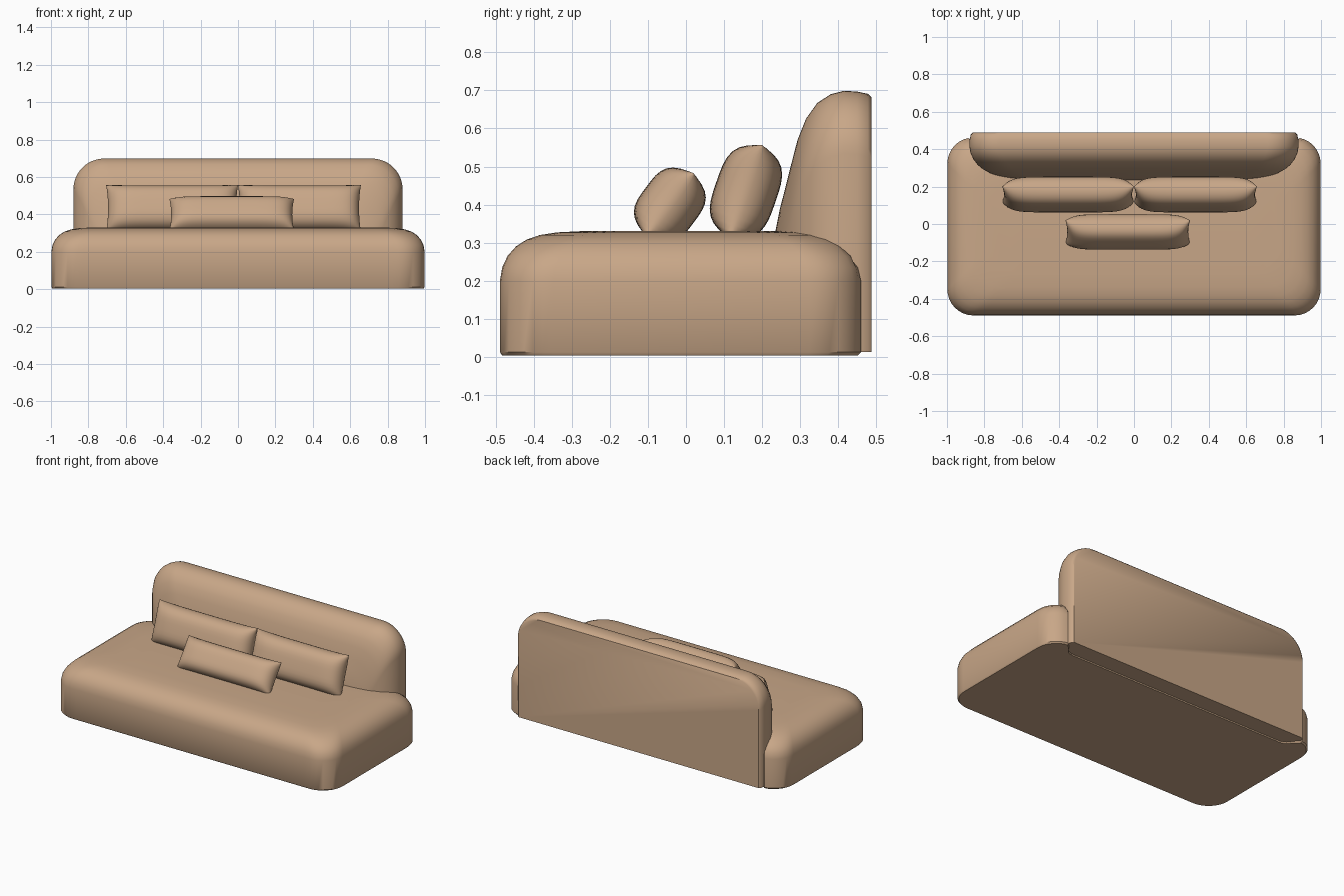
import bpy, bmesh, math
from mathutils import Vector

cube = bpy.data.objects.get("Cube")
if cube:
    bpy.data.objects.remove(cube, do_unlink=True)

fabric = bpy.data.materials.new("tan_fabric")
fabric.use_nodes = True
tan = (0.58, 0.385, 0.245, 1)
fabric.diffuse_color = tan
fabric.node_tree.nodes["Principled BSDF"].inputs["Base Color"].default_value = tan


def finish(name, bm, angle=40):
    bmesh.ops.recalc_face_normals(bm, faces=bm.faces)
    mesh = bpy.data.meshes.new(name)
    bm.to_mesh(mesh)
    bm.free()
    mesh.materials.append(fabric)
    obj = bpy.data.objects.new(name, mesh)
    bpy.context.collection.objects.link(obj)
    bpy.ops.object.select_all(action='DESELECT')
    obj.select_set(True)
    bpy.context.view_layer.objects.active = obj
    bpy.ops.object.shade_smooth_by_angle(angle=math.radians(angle))
    return obj


def loft(name, rings, angle=40):
    """Skin a stack of closed rings and cap both ends."""
    bm = bmesh.new()
    rows = [[bm.verts.new(p) for p in ring] for ring in rings]
    n = len(rows[0])
    for a, b in zip(rows, rows[1:]):
        for i in range(n):
            j = (i + 1) % n
            bm.faces.new((a[i], a[j], b[j], b[i]))
    bm.faces.new(rows[0])
    bm.faces.new(rows[-1])
    return finish(name, bm, angle)


def smooth(a, b, t):
    t = min(1, max(0, (t - a) / (b - a)))
    return t * t * (3 - 2 * t)


def rounded_rect(hx, hy, r, steps=8, edge=48):
    """Rounded rectangle outline with subdivided long sides."""
    pts = []
    for k, (sx, sy) in enumerate([(1, 1), (-1, 1), (-1, -1), (1, -1)]):
        cx, cy = sx * (hx - r), sy * (hy - r)
        for i in range(steps + 1):
            a = math.pi / 2 * (k + i / steps)
            pts.append((cx + r * math.cos(a), cy + r * math.sin(a)))
        if k in (0, 2):
            for i in range(1, edge):
                pts.append((cx * (1 - 2 * i / edge), cy + sy * r))
    return pts


# Seat: soft block with a recess along the back for the backrest
SEAT_Y = -0.013
seat_profile = [(0.003, 0.006), (0.012, 0), (0.20, 0), (0.235, 0.006), (0.265, 0.02),
                (0.29, 0.042), (0.308, 0.07), (0.32, 0.105), (0.327, 0.15), (0.331, 0.23)]
rings = []
for z, d in seat_profile:
    ring = []
    for x, y in rounded_rect(0.998 - d, 0.476 - d, 0.14):
        if y > 0:
            y -= max(0, y - 0.39) * (1 - smooth(0.8, 0.89, abs(x)))
        ring.append((x, y + SEAT_Y, z))
    rings.append(ring)
loft("seat", rings)

# Backrest: arched slab, flat behind and swelling forward; (y, half width, top)
back_sections = [(0.488, 0.862, 0.682), (0.478, 0.873, 0.691), (0.45, 0.879, 0.697),
                 (0.415, 0.88, 0.699), (0.38, 0.874, 0.69), (0.345, 0.858, 0.667),
                 (0.315, 0.835, 0.625), (0.293, 0.808, 0.57), (0.275, 0.775, 0.50),
                 (0.26, 0.74, 0.44), (0.247, 0.70, 0.39), (0.235, 0.64, 0.33)]
rings = []
for y, w, top in back_sections:
    r = 0.165
    ring = [(-w, y, 0.012), (w, y, 0.012)]
    for s in (1, -1):
        arc = [(s * (w - r + r * math.cos(a)), y, top - r + r * math.sin(a))
               for a in [math.pi / 2 * i / 12 for i in range(13)]]
        ring += arc if s == 1 else arc[::-1]
    rings.append(ring)
loft("backrest", rings)


# Pillows: two puffed sheets sharing a seam, leaning back
def pillow(name, x0, x1, bottom, top, thick, nu=32, nv=16):
    bottom, top = Vector((0, *bottom)), Vector((0, *top))
    up = top - bottom
    out = Vector((0, -up.z, up.y)).normalized()
    half = (x1 - x0) / 2
    bm = bmesh.new()
    for side in (1, -1):
        grid = []
        for i in range(nu + 1):
            u = -math.cos(math.pi * i / nu)
            row = []
            for j in range(nv + 1):
                v = -math.cos(math.pi * j / nv)
                puff = thick * (1 - abs(u) ** 7) ** 0.6 * (1 - abs(v) ** 3.5) ** 0.55
                pinch_u = 1 - 0.03 * (1 - v * v) * abs(u) ** 6
                pinch_v = 1 - 0.05 * (1 - u ** 4) * v * v
                p = bottom + up * (0.5 + 0.5 * v * pinch_v) + out * puff * side
                p.x = (x0 + x1) / 2 + half * u * pinch_u
                row.append(bm.verts.new(p))
            grid.append(row)
        for i in range(nu):
            for j in range(nv):
                bm.faces.new((grid[i][j], grid[i + 1][j], grid[i + 1][j + 1], grid[i][j + 1]))
    bmesh.ops.remove_doubles(bm, verts=bm.verts, dist=0.0005)
    finish(name, bm, 70)


pillow("right_back_pillow", -0.705, 0.0, (0.115, 0.31), (0.20, 0.557), 0.082)
pillow("left_back_pillow", 0.0, 0.657, (0.115, 0.31), (0.20, 0.557), 0.082)
pillow("front_pillow", -0.367, 0.30, (-0.105, 0.315), (0.02, 0.483), 0.078)
